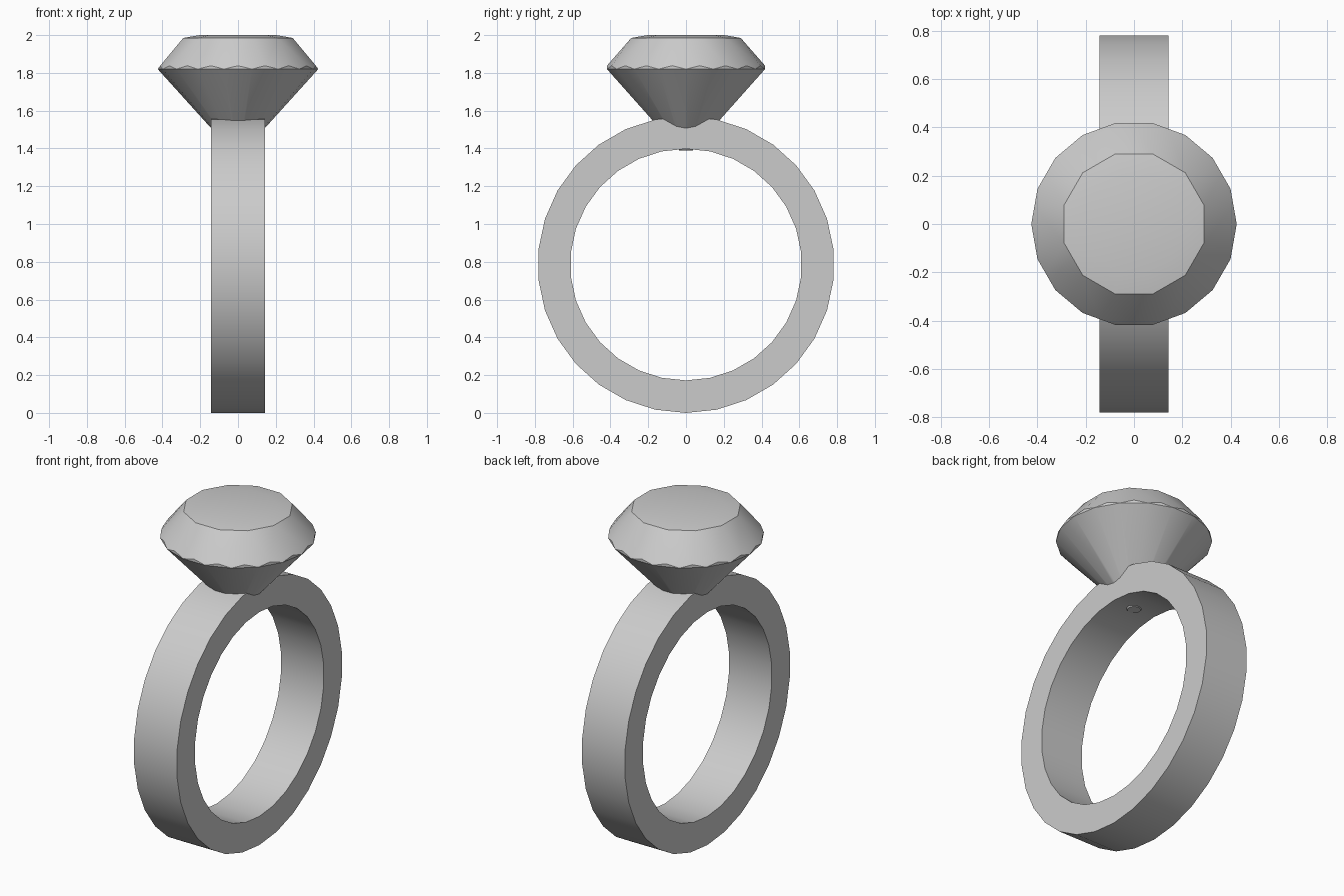
import bpy, bmesh
from math import sin, cos, pi, radians

cube = bpy.data.objects.get("Cube")
if cube:
    bpy.data.objects.remove(cube, do_unlink=True)

metal = bpy.data.materials.new("grey")
metal.use_nodes = True
GREY = (0.6, 0.6, 0.6, 1)
metal.diffuse_color = GREY
metal.node_tree.nodes["Principled BSDF"].inputs["Base Color"].default_value = GREY


def finish(name, bm):
    """Turn a bmesh into a smooth-shaded object with sharp creases."""
    bmesh.ops.recalc_face_normals(bm, faces=bm.faces[:])
    mesh = bpy.data.meshes.new(name)
    bm.to_mesh(mesh)
    bm.free()
    mesh.materials.append(metal)
    obj = bpy.data.objects.new(name, mesh)
    bpy.context.collection.objects.link(obj)
    bpy.ops.object.select_all(action='DESELECT')
    obj.select_set(True)
    bpy.context.view_layer.objects.active = obj
    bpy.ops.object.shade_smooth_by_angle(angle=radians(30))
    return obj


# Band: rectangular section swept round the x axis
def build_band(outer=0.785, inner=0.613, half_width=0.142, sides=30):
    bm = bmesh.new()
    section = [(outer, -half_width), (outer, half_width),
               (inner, half_width), (inner, -half_width)]
    loops = []
    for i in range(sides):
        a = 2 * pi * i / sides
        loops.append([bm.verts.new((x, r * sin(a), outer + r * cos(a)))
                      for r, x in section])
    for i in range(sides):
        p, q = loops[i - 1], loops[i]
        for k in range(4):
            bm.faces.new((p[k - 1], p[k], q[k], q[k - 1]))
    return finish("ring_band", bm)


# Gem: convex solid through rings of corner points
def build_gem():
    bm = bmesh.new()

    def ring(radius, z, sides, turn=0.0):
        for i in range(sides):
            a = 2 * pi * (i + turn) / sides
            bm.verts.new((radius * cos(a), radius * sin(a), z))

    girdle = 0.425
    ring(0.036, 1.39, 18)                              # blunt tip
    ring(girdle, 1.82, 18)                             # girdle corners
    ring(girdle * cos(pi / 18), 1.838, 18, 0.5)        # scalloped girdle edge
    ring(0.3, 1.985, 12, 0.5)                          # table rim
    ring(0.21, 2.0, 12, 0.5)                           # table
    bmesh.ops.convex_hull(bm, input=bm.verts[:])
    bmesh.ops.dissolve_limit(bm, angle_limit=0.01,
                             verts=bm.verts[:], edges=bm.edges[:])
    return finish("gemstone", bm)


build_band()
build_gem()
